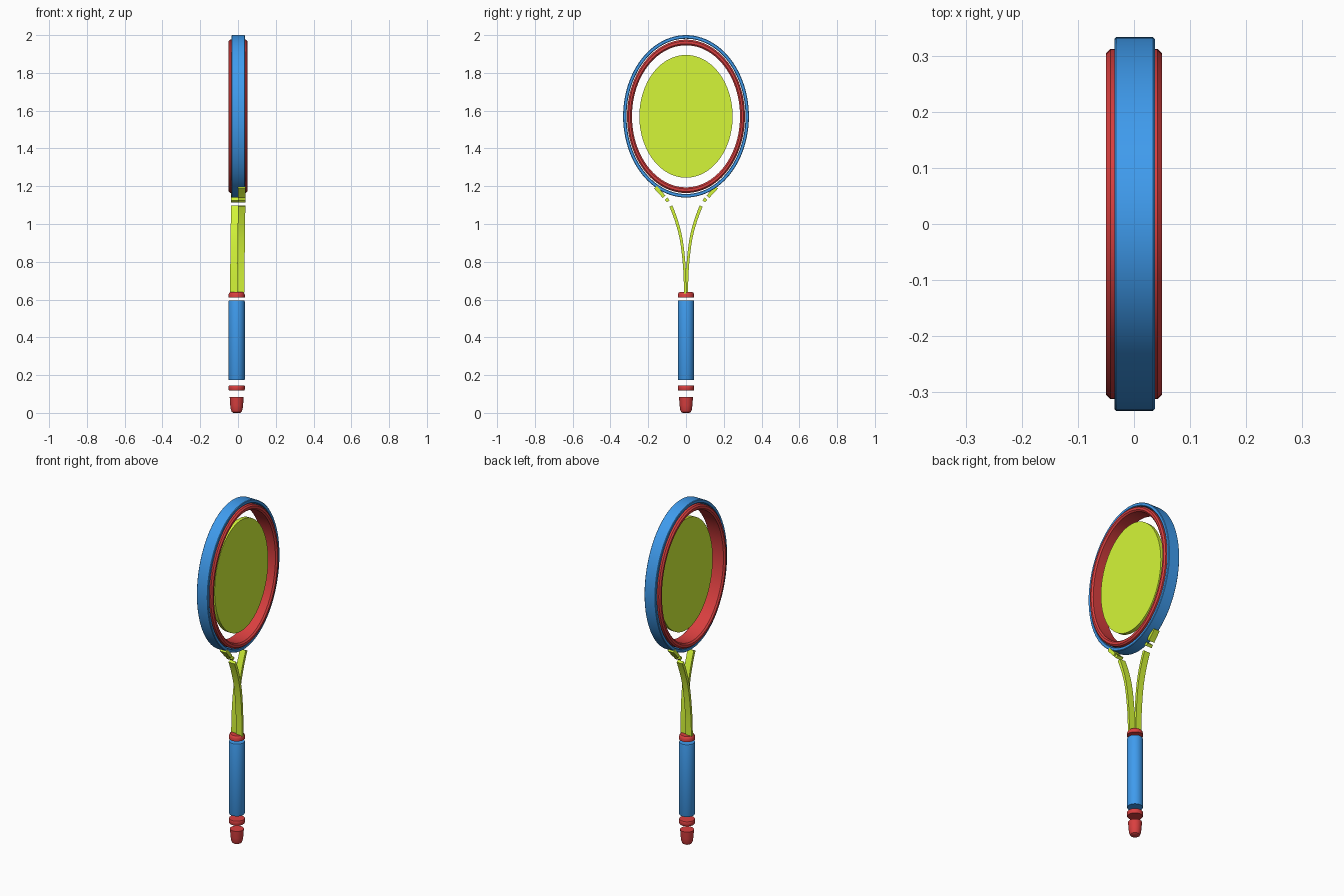
import bpy, bmesh, math
from mathutils import Vector

if "Cube" in bpy.data.objects:
    bpy.data.objects.remove(bpy.data.objects["Cube"])


def material(name, rgb):
    m = bpy.data.materials.new(name)
    m.diffuse_color = (*rgb, 1)
    m.use_nodes = True
    m.node_tree.nodes["Principled BSDF"].inputs["Base Color"].default_value = m.diffuse_color
    return m


BLUE = material("blue", (0.05, 0.33, 0.85))
RED = material("red", (0.70, 0.05, 0.05))
GREEN = material("lime", (0.66, 0.92, 0.04))


def finish(name, bm, mat, angle=35):
    bmesh.ops.recalc_face_normals(bm, faces=bm.faces)
    me = bpy.data.meshes.new(name)
    bm.to_mesh(me)
    bm.free()
    ob = bpy.data.objects.new(name, me)
    bpy.context.collection.objects.link(ob)
    me.materials.append(mat)
    bpy.ops.object.select_all(action='DESELECT')
    ob.select_set(True)
    bpy.context.view_layer.objects.active = ob
    bpy.ops.object.shade_smooth_by_angle(angle=math.radians(angle))
    return ob


def loft(bm, rings, closed):
    """Bridge equal-length rings; close the loop or cap both ends."""
    loops = [[bm.verts.new(p) for p in r] for r in rings]
    n = len(loops[0])
    pairs = list(zip(loops, loops[1:])) + ([(loops[-1], loops[0])] if closed else [])
    for a, b in pairs:
        for i in range(n):
            j = (i + 1) % n
            bm.faces.new((a[i], a[j], b[j], b[i]))
    if not closed:
        bm.faces.new(loops[0])
        bm.faces.new(loops[-1])


HEAD_Z = 1.57


def oval(x, a, b, n=96):
    return [(x, a * math.cos(2 * math.pi * i / n), HEAD_Z + b * math.sin(2 * math.pi * i / n))
            for i in range(n)]


def head_part(name, mat, section, closed=True):
    """section: (x, y half-axis, z half-axis) for each oval."""
    bm = bmesh.new()
    loft(bm, [oval(*s) for s in section], closed)
    return finish(name, bm, mat)


def hoop_section(x0, x1, outer, inner, c):
    (a, b), (p, q) = outer, inner
    return [(x0 + c, a, b), (x1 - c, a, b), (x1, a - c, b - c), (x1, p + c, q + c),
            (x1 - c, p, q), (x0 + c, p, q), (x0, p + c, q + c), (x0, a - c, b - c)]


# Head: outer hoop, inner hoop and string face
head_part("outer_hoop", BLUE, hoop_section(-0.035, 0.037, (0.333, 0.43), (0.315, 0.411), 0.003))
head_part("inner_hoop", RED, hoop_section(-0.05, 0.05, (0.312, 0.406), (0.286, 0.376), 0.008))
head_part("string_face", GREEN, [(0.0, 0.247, 0.325), (0.022, 0.247, 0.325)], closed=False)


# Handle parts, turned around the shaft axis
def turned(name, mat, profile, n=40):
    bm = bmesh.new()
    loft(bm, [[(-0.007 + r * math.cos(2 * math.pi * i / n), r * math.sin(2 * math.pi * i / n), z)
               for i in range(n)] for r, z in profile], False)
    return finish(name, bm, mat)


turned("butt_cap", RED, [(0.018, 0.0), (0.026, 0.005), (0.031, 0.018), (0.034, 0.04),
                         (0.037, 0.083)])
turned("handle_ring", RED, [(0.040, 0.118), (0.043, 0.123), (0.043, 0.141), (0.041, 0.145)])
turned("grip", BLUE, [(0.041, 0.173), (0.043, 0.178), (0.043, 0.588), (0.041, 0.595)])
turned("collar", RED, [(0.043, 0.612), (0.043, 0.626), (0.039, 0.636), (0.034, 0.64)])

# Forked throat: each arm is a flat strip on its own half of the depth
PATH = [Vector(p) for p in ((-0.003, 0.50), (-0.004, 0.63), (-0.010, 0.79), (-0.032, 0.95),
                            (-0.080, 1.095), (-0.119, 1.147), (-0.162, 1.195), (-0.205, 1.24))]


def curve_at(t):
    """Smooth point through PATH, t from 1 to len - 2."""
    i = min(int(t), len(PATH) - 3)
    u = t - i
    p0, p1, p2, p3 = PATH[i - 1:i + 3]
    return 0.5 * (2 * p1 + (p2 - p0) * u + (2 * p0 - 5 * p1 + 4 * p2 - p3) * u * u
                  + (3 * p1 - p0 - 3 * p2 + p3) * u ** 3)


def strip(name, t0, t1, x0, x1, side, steps):
    bm = bmesh.new()
    rings = []
    for k in range(steps + 1):
        t = t0 + (t1 - t0) * k / steps
        p = curve_at(t)
        d = (curve_at(min(t + 0.02, 6)) - curve_at(max(t - 0.02, 1))).normalized()
        half = 0.5 * (0.011 + 0.0015 * t)
        n = Vector((-d.y, d.x)) * half
        lean = 0.007 * (p.y - 0.63) / 0.56
        a, b = p + n, p - n
        rings.append([(x0 + lean, -side * a.x, a.y), (x1 + lean, -side * a.x, a.y),
                      (x1 + lean, -side * b.x, b.y), (x0 + lean, -side * b.x, b.y)])
    loft(bm, rings, False)
    return finish(name, bm, GREEN)


for label, side, x0, x1 in (("near", -1, -0.006, 0.033), ("far", 1, -0.043, -0.006)):
    strip(label + "_throat_arm", 1, 4.0, x0, x1, side, 36)
    strip(label + "_throat_band", 4.35, 4.68, x0, x1, side, 3)
    strip(label + "_throat_tip", 4.93, 6.0, x0, x1, side, 10)
